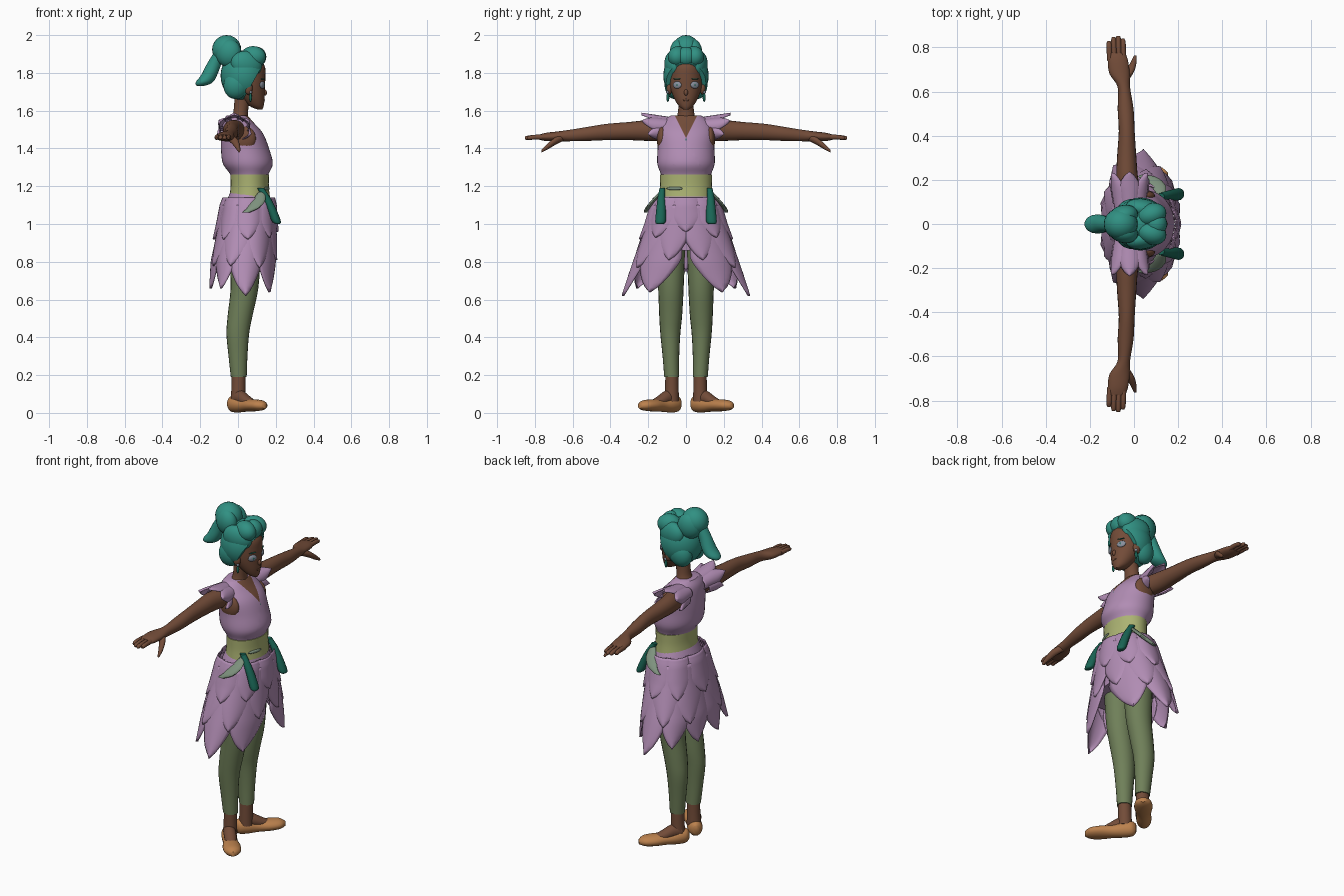
import bpy, bmesh, math
from mathutils import Vector, Matrix

if "Cube" in bpy.data.objects:
    bpy.data.objects.remove(bpy.data.objects["Cube"])


def material(name, rgb):
    m = bpy.data.materials.new(name)
    m.diffuse_color = (*rgb, 1)
    m.use_nodes = True
    m.node_tree.nodes["Principled BSDF"].inputs["Base Color"].default_value = m.diffuse_color
    return m


HAIR = material("teal hair", (0.03, 0.28, 0.225))
SKIN = material("brown skin", (0.17, 0.072, 0.04))
LILAC = material("lilac cloth", (0.44, 0.265, 0.455))
GREEN = material("olive leggings", (0.16, 0.215, 0.1))
BELT = material("lime belt", (0.41, 0.45, 0.17))
SHOE = material("tan shoe", (0.5, 0.22, 0.075))
RIBBON = material("dark teal ribbon", (0.01, 0.13, 0.09))
PALE = material("pale sage", (0.21, 0.29, 0.21))
EYE = material("grey blue eye", (0.25, 0.28, 0.34))


def finish(bm, name, mats, angle=50):
    bmesh.ops.recalc_face_normals(bm, faces=bm.faces[:])
    me = bpy.data.meshes.new(name)
    bm.to_mesh(me)
    bm.free()
    ob = bpy.data.objects.new(name, me)
    bpy.context.collection.objects.link(ob)
    for m in mats if isinstance(mats, list) else [mats]:
        me.materials.append(m)
    bpy.ops.object.select_all(action='DESELECT')
    bpy.context.view_layer.objects.active = ob
    ob.select_set(True)
    bpy.ops.object.shade_smooth_by_angle(angle=math.radians(angle))
    return ob


def spline(rows, steps):
    """Smooth curve through the given rows of numbers."""
    out = []
    rows = [Vector(r) for r in rows]
    for i in range(len(rows) - 1):
        a, b, c, d = rows[max(i - 1, 0)], rows[i], rows[i + 1], rows[min(i + 2, len(rows) - 1)]
        for k in range(steps):
            t = k / steps
            out.append(b + (c - a) * (t / 2) + (2 * a - 5 * b + 4 * c - d) * (t * t / 2)
                       + (3 * b - a - 3 * c + d) * (t ** 3 / 2))
    return out + [rows[-1]]


def loft_mesh(rows, axis='z', n=20, steps=4):
    """Rows are x, y, z and two radii; rings lie across the axis."""
    bm = bmesh.new()
    rings = []
    for x, y, z, a, b in spline(rows, steps):
        ring = []
        for k in range(n):
            c, s = a * math.cos(math.tau * k / n), b * math.sin(math.tau * k / n)
            off = {'z': (c, s, 0), 'y': (c, 0, s), 'x': (0, c, s)}[axis]
            ring.append(bm.verts.new(Vector((x, y, z)) + Vector(off)))
        rings.append(ring)
    for p, q in zip(rings, rings[1:]):
        for k in range(n):
            bm.faces.new((p[k], p[(k + 1) % n], q[(k + 1) % n], q[k]))
    bm.faces.new(rings[0])
    bm.faces.new(rings[-1])
    return bm


def loft(name, rows, mat, axis='z', n=20, steps=4, matrix=None):
    bm = loft_mesh(rows, axis, n, steps)
    if matrix:
        bm.transform(matrix)
    return finish(bm, name, mat)


def ball(name, pos, size, mat, turn=0, tilt=0, seg=24):
    bm = bmesh.new()
    bmesh.ops.create_uvsphere(bm, u_segments=seg, v_segments=seg // 2, radius=1)
    bm.transform(Matrix.Translation(pos) @ Matrix.Rotation(turn, 4, 'Z')
                 @ Matrix.Rotation(tilt, 4, 'Y') @ Matrix.Diagonal((*size, 1)))
    return finish(bm, name, mat)


def petals(name, surf, items, mat):
    """Pointed leaves laid on surf(u, v, lift): items are u, half width, start, tip."""
    bm = bmesh.new()
    nu, nv = 8, 16
    for u0, hw, v0, v1 in items:
        grid = []
        for j in range(nv + 1):
            t = j / nv
            w = hw * min(1, ((1 - t) / 0.42) ** 0.75) + 0.002
            grid.append([bm.verts.new(surf(u0 + w * e, v0 + (v1 - v0) * t, 0.012 * (1 - e * e)))
                         for e in [2 * i / nu - 1 for i in range(nu + 1)]])
        for j in range(nv):
            for i in range(nu):
                bm.faces.new((grid[j][i], grid[j][i + 1], grid[j + 1][i + 1], grid[j + 1][i]))
    ob = finish(bm, name, mat)
    mod = ob.modifiers.new("thickness", 'SOLIDIFY')
    mod.thickness, mod.offset = 0.005, 0
    return ob


# Dress bodice with a V neckline
bm = loft_mesh([(.06, 0, 1.2, .09, .125), (.06, 0, 1.26, .1, .132), (.052, 0, 1.32, .132, .152),
                (.037, 0, 1.4, .127, .15), (.022, 0, 1.48, .11, .15), (.0, 0, 1.54, .08, .125),
                (-.005, 0, 1.575, .055, .08)], n=40, steps=5)
for s in (-1, 1):
    bmesh.ops.bisect_plane(bm, geom=bm.verts[:] + bm.edges[:] + bm.faces[:],
                           plane_co=(0, 0, 1.455), plane_no=(0, s, -.5))
for f in bm.faces:
    c = f.calc_center_median()
    f.material_index = int(c.z > 1.455 and c.x > 0 and abs(c.y) < .5 * (c.z - 1.455))
finish(bm, "bodice", [LILAC, SKIN])
ball("neck_pin", (.142, 0, 1.44), (.008, .007, .014), RIBBON, seg=12)

# Belt with a small clasp strip
loft("belt", [(.062, 0, 1.145, .107, .141), (.062, 0, 1.2, .101, .137), (.062, 0, 1.262, .102, .138)], BELT, n=36)
ball("belt_strip", (.153, -.06, 1.188), (.008, .046, .009), PALE, turn=-.3, seg=16)

# Flared skirt: centre x, radius x and radius y at each height
SKIRT = [(1.18, .06, .1, .132), (1.1, .054, .125, .165), (1.0, .048, .138, .195),
         (.8, .032, .166, .268), (.6, .022, .17, .335)]


def skirt_surface(extra):
    def surf(u, z, lift):
        i = next((i for i in range(3) if z >= SKIRT[i + 1][0]), 3)
        p, q = Vector(SKIRT[i]), Vector(SKIRT[i + 1])
        _, cx, rx, ry = p.lerp(q, (z - p[0]) / (q[0] - p[0]))
        a, k = math.radians(u), extra + lift
        c = math.cos(a)
        if c < 0:  # squarer at the back
            c = -abs(c) ** .8
        return Vector((cx + (rx + k) * c, (ry + k) * math.sin(a), z))
    return surf


loft("underskirt", [(cx, 0, z, rx - .004, ry - .004) for z, cx, rx, ry in SKIRT[:3]]
     + [(.035, 0, .86, .145, .235)], LILAC, n=36)
low = [(36, 31, .64), (84, 30, .62), (126, 29, .66), (163, 26, .66)]
mid = [(19, 23, .81), (62, 29, .77), (108, 29, .78), (150, 29, .78)]
top = [(0, 26, .96), (42, 27, .93), (86, 28, .92), (130, 28, .92), (180, 30, .92)]
for name, tier, extra, start in (("lower", low, 0, 1.05), ("middle", mid, .006, 1.1), ("upper", top, .012, 1.14)):
    items = [(s * u, w, start, tip) for u, w, tip in tier for s in (-1, 1) if u % 180 or s > 0]
    petals(name + "_skirt_petals", skirt_surface(extra), items, LILAC)

# Neck, head and face
loft("neck", [(.0, 0, 1.53, .06, .065), (.012, 0, 1.58, .04, .045), (.02, 0, 1.64, .04, .04),
              (.03, 0, 1.7, .045, .045)], SKIN)
loft("head", [(.115, 0, 1.607, .014, .014), (.098, 0, 1.625, .038, .038), (.078, 0, 1.665, .063, .063),
              (.058, 0, 1.72, .084, .083), (.045, 0, 1.78, .1, .09), (.04, 0, 1.84, .1, .086),
              (.04, 0, 1.9, .05, .05)], SKIN, n=28)
ball("nose", (.139, 0, 1.697), (.014, .011, .018), SKIN, tilt=-.3, seg=16)
ball("mouth", (.136, 0, 1.656), (.007, .018, .006), SKIN, seg=16)

# Hair cap cut along the hairline, with rolled locks, bun and tail
bm = bmesh.new()
bmesh.ops.create_uvsphere(bm, u_segments=32, v_segments=20, radius=1)
bm.transform(Matrix.Translation((.03, 0, 1.785)) @ Matrix.Diagonal((.122, .12, .135, 1)))
cut = bmesh.ops.bisect_plane(bm, geom=bm.verts[:] + bm.edges[:] + bm.faces[:], plane_co=(.045, 0, 1.69),
                             plane_no=(.15, 0, -.085), clear_outer=True)
bmesh.ops.holes_fill(bm, edges=[e for e in cut["geom_cut"] if isinstance(e, bmesh.types.BMEdge)])
finish(bm, "hair_cap", HAIR)
for s in (-1, 1):
    ball("front_roll", (.08, s * .042, 1.885), (.068, .052, .057), HAIR, turn=s * .3)
    ball("side_roll", (.045, s * .068, 1.845), (.085, .045, .07), HAIR, turn=-s * .2, tilt=.3)
    ball("lower_lock", (-.005, s * .06, 1.74), (.07, .054, .08), HAIR, tilt=.4)
    ball("bun_lobe", (-.05, s * .035, 1.905), (.07, .05, .075), HAIR, turn=s * .3)
ball("fringe", (.1, 0, 1.885), (.05, .055, .053), HAIR)
ball("bun", (-.06, 0, 1.923), (.077, .072, .077), HAIR)
loft("hair_tail", [(-.09, 0, 1.92, .03, .035), (-.125, 0, 1.85, .038, .035), (-.152, 0, 1.79, .042, .042),
                   (-.175, 0, 1.755, .046, .042), (-.19, 0, 1.738, .034, .03), (-.2, 0, 1.73, .014, .014)], HAIR)

heading = math.radians(49)
for s, side in ((-1, "right"), (1, "left")):
    # Eyes, brows, ears and earrings
    ball(side + "_eye", (.129, s * .047, 1.736), (.009, .026, .019), EYE, turn=s * .5, seg=16)
    ball(side + "_iris", (.134, s * .046, 1.736), (.006, .007, .009), RIBBON, turn=s * .5, seg=12)
    ball(side + "_brow", (.131, s * .047, 1.768), (.005, .022, .003), RIBBON, turn=s * .45, seg=12)
    ball(side + "_ear", (.055, s * .088, 1.72), (.022, .016, .035), SKIN, seg=16)
    ball(side + "_earring", (.066, s * .096, 1.67), (.008, .008, .024), RIBBON, seg=12)
    ball(side + "_earring_stud", (.068, s * .098, 1.698), (.008, .008, .008), EYE, seg=12)

    # Arm, palm, fingers and thumb
    loft(side + "_arm", [(-.01, s * .08, 1.495, .06, .055), (-.03, s * .2, 1.495, .05, .055),
                         (-.033, s * .3, 1.492, .044, .048), (-.033, s * .42, 1.487, .036, .043),
                         (-.038, s * .52, 1.477, .036, .037), (-.046, s * .62, 1.468, .028, .03),
                         (-.065, s * .68, 1.464, .046, .026), (-.073, s * .74, 1.461, .046, .022),
                         (-.077, s * .775, 1.46, .038, .014)], SKIN, 'y')
    for i, tip in enumerate((.83, .848, .853, .84)):
        x = -.11 + i * .021
        loft(side + "_finger", [(x, s * .74, 1.46, .012, .014), (x - .002, s * .8, 1.46, .0125, .013),
                                (x - .003, s * (tip - .01), 1.456, .011, .011),
                                (x - .003, s * tip, 1.455, .006, .006)], SKIN, 'y', n=10)
    loft(side + "_thumb", [(-.05, s * .64, 1.462, .018, .018), (-.02, s * .69, 1.44, .02, .02),
                           (-.003, s * .73, 1.412, .014, .016), (.006, s * .764, 1.387, .006, .008)],
         SKIN, 'y', n=12)
    ball(side + "_armhole_skin", (.035, s * .128, 1.452), (.06, .027, .066), SKIN)

    # Petal sleeve fanned around the shoulder
    def sleeve(u, v, lift):
        a, r = math.radians(u), .05 + .15 * (v - .07) + lift
        return Vector((-.02 + 1.15 * r * math.sin(a), s * v, 1.5 + r * math.cos(a)))
    petals(side + "_sleeve_petals", sleeve,
           [(0, 44, .06, .235), (55, 42, .06, .23), (-55, 42, .06, .23), (108, 36, .09, .2),
            (-108, 36, .09, .2)], LILAC)

    # Ribbon tails and pale leaf at the hip
    loft(side + "_ribbon", [(.12, s * .125, 1.19, .018, .015), (.15, s * .13, 1.14, .021, .02),
                            (.178, s * .132, 1.08, .024, .025), (.203, s * .135, 1.015, .024, .028),
                            (.212, s * .138, 1.0, .01, .018)], RIBBON, n=12)
    loft(side + "_hip_leaf", [(.125, s * .13, 1.17, .016, .012), (.11, s * .172, 1.125, .034, .012),
                              (.08, s * .203, 1.085, .032, .013), (.04, s * .215, 1.06, .02, .009)], PALE, n=12)

    # Legging, ankle, shoe and instep
    loft(side + "_legging", [(.04, s * .085, .98, .08, .08), (.038, s * .081, .8, .08, .074),
                             (.033, s * .08, .65, .073, .067), (.012, s * .081, .52, .066, .061),
                             (-.001, s * .083, .42, .06, .053), (.0, s * .08, .3, .05, .044),
                             (.004, s * .076, .19, .042, .039)], GREEN)
    loft(side + "_ankle", [(.003, s * .075, .21, .037, .034), (.002, s * .075, .13, .037, .036),
                           (.0, s * .075, .06, .04, .038)], SKIN)
    place = Matrix.Translation((-.033, s * .045, 0)) @ Matrix.Rotation(s * heading, 4, 'Z')
    loft(side + "_shoe", [(-.015, 0, .05, .015, .025), (.005, 0, .048, .036, .042), (.05, 0, .045, .042, .043),
                          (.11, 0, .04, .04, .034), (.18, 0, .04, .05, .032), (.235, 0, .04, .043, .027),
                          (.265, 0, .037, .016, .014)], SHOE, 'x', matrix=place)
    loft(side + "_instep", [(.03, 0, .08, .032, .045), (.08, 0, .078, .034, .04), (.13, 0, .062, .032, .028),
                            (.17, 0, .056, .022, .014)], SKIN, 'x', matrix=place)
